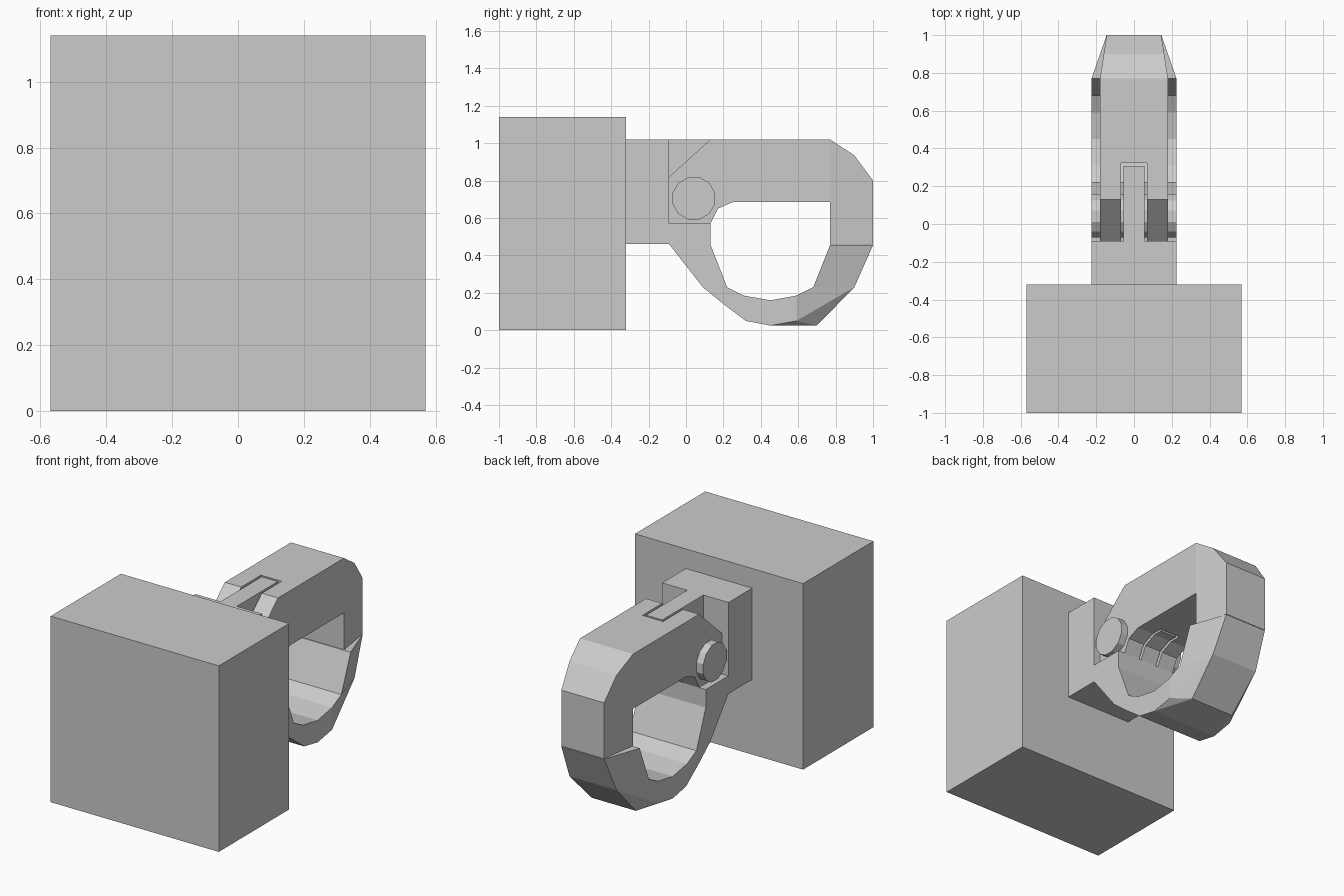
import bpy, bmesh, math
from mathutils import Matrix

if "Cube" in bpy.data.objects:
    bpy.data.objects.remove(bpy.data.objects["Cube"])


def finish(bm, name):
    bmesh.ops.recalc_face_normals(bm, faces=bm.faces[:])
    me = bpy.data.meshes.new(name)
    bm.to_mesh(me)
    bm.free()
    ob = bpy.data.objects.new(name, me)
    bpy.context.collection.objects.link(ob)
    return ob


def box(name, x, y0, y1, z0, z1):
    bm = bmesh.new()
    m = Matrix.Translation((0, (y0 + y1) / 2, (z0 + z1) / 2)) @ Matrix.Diagonal((2 * x, y1 - y0, z1 - z0, 1))
    bmesh.ops.create_cube(bm, size=1, matrix=m)
    return finish(bm, name)


def strip(name, stations):
    """Symmetric solid lofted through stations of (y, z, half width) points."""
    bm = bmesh.new()
    cache = {}

    def vert(x, y, z):
        k = (round(x, 4), round(y, 4), round(z, 4))
        if k not in cache:
            cache[k] = bm.verts.new(k)
        return cache[k]

    def face(vs):
        vs = list(dict.fromkeys(vs))
        if len(vs) > 2:
            bm.faces.new(vs)

    rings = []
    for s in stations:
        p = list(s) if len(s) == 3 else [s[0], s[1], s[1]]
        rings.append([vert(w, y, z) for y, z, w in p] + [vert(-w, y, z) for y, z, w in reversed(p)])
    for a, b in zip(rings, rings[1:]):
        for i in range(6):
            j = (i + 1) % 6
            face([a[i], a[j], b[j], b[i]])
    face(rings[0])
    face(rings[-1])
    bmesh.ops.dissolve_limit(bm, angle_limit=0.01, verts=bm.verts[:], edges=bm.edges[:])
    return finish(bm, name)


# rear block
box("mount_block", 0.57, -1.0, -0.32, 0, 1.14)

# fixed shank with the lower jaw curving round to the tapered tip
W = 0.225
flat = [((-.32, 1.02), (-.32, .46)), ((-.09, 1.02), (-.2, .46)),
        ((-.09, .57), (-.09, .46)), ((.13, .57), (0, .345)),
        ((.13, .46), (.09, .23)), ((.22, .23), (.2, .14)),
        ((.31, .185), (.32, .05)), ((.45, .16), (.45, .025))]
jaw = [((*i, W), (*o, W)) for i, o in flat]
jaw += [((.59, .185, W), (.59, .05, W), (.70, .025, .15)),
        ((.68, .23, W), (.90, .23, .16)),
        ((.77, .455, W), (1.0, .455, .145))]
strip("shank_and_lower_jaw", jaw)

# hinged upper jaw with a slot for the tongue
G = 0.18
flat = [((-.09, .57), (-.09, .82)), ((.13, .57), (.13, 1.02)),
        ((.17, .65), (.2, 1.02)), ((.25, .685), (.3, 1.02)),
        ((.77, .685), (.77, 1.02))]
gate = [((*i, G), (*o, G)) for i, o in flat]
gate += [((.77, .685, G), (.90, .935, .16)),
         ((.77, .6, G), (1.0, .8, .145)),
         ((.77, .458, G), (1.0, .458, .145))]
upper = strip("upper_jaw", gate)
slot = box("slot_cutter", 0.07, -0.3, 0.322, 0.3, 1.3)
slot.hide_render = True
slot.hide_viewport = True
mod = upper.modifiers.new("slot", 'BOOLEAN')
mod.operation = 'DIFFERENCE'
mod.solver = 'EXACT'
mod.object = slot

# tongue of the shank between the two cheeks
T = 0.055
prof = [((-.09, .57), (-.09, 1.02)), ((.13, .57), (.13, 1.02)),
        ((.17, .65), (.17, 1.02)), ((.25, .685), (.25, 1.02)), ((.308, .685), (.308, 1.02))]
strip("tongue", [((*i, T), (*o, T)) for i, o in prof])

# hinge pin
bm = bmesh.new()
rot = Matrix.Translation((0, .042, .705)) @ Matrix.Rotation(math.pi / 2, 4, 'Y') @ Matrix.Rotation(math.pi / 12, 4, 'Z')
bmesh.ops.create_cone(bm, cap_ends=True, segments=12, radius1=.117, radius2=.117, depth=.45, matrix=rot)
finish(bm, "hinge_pin")
